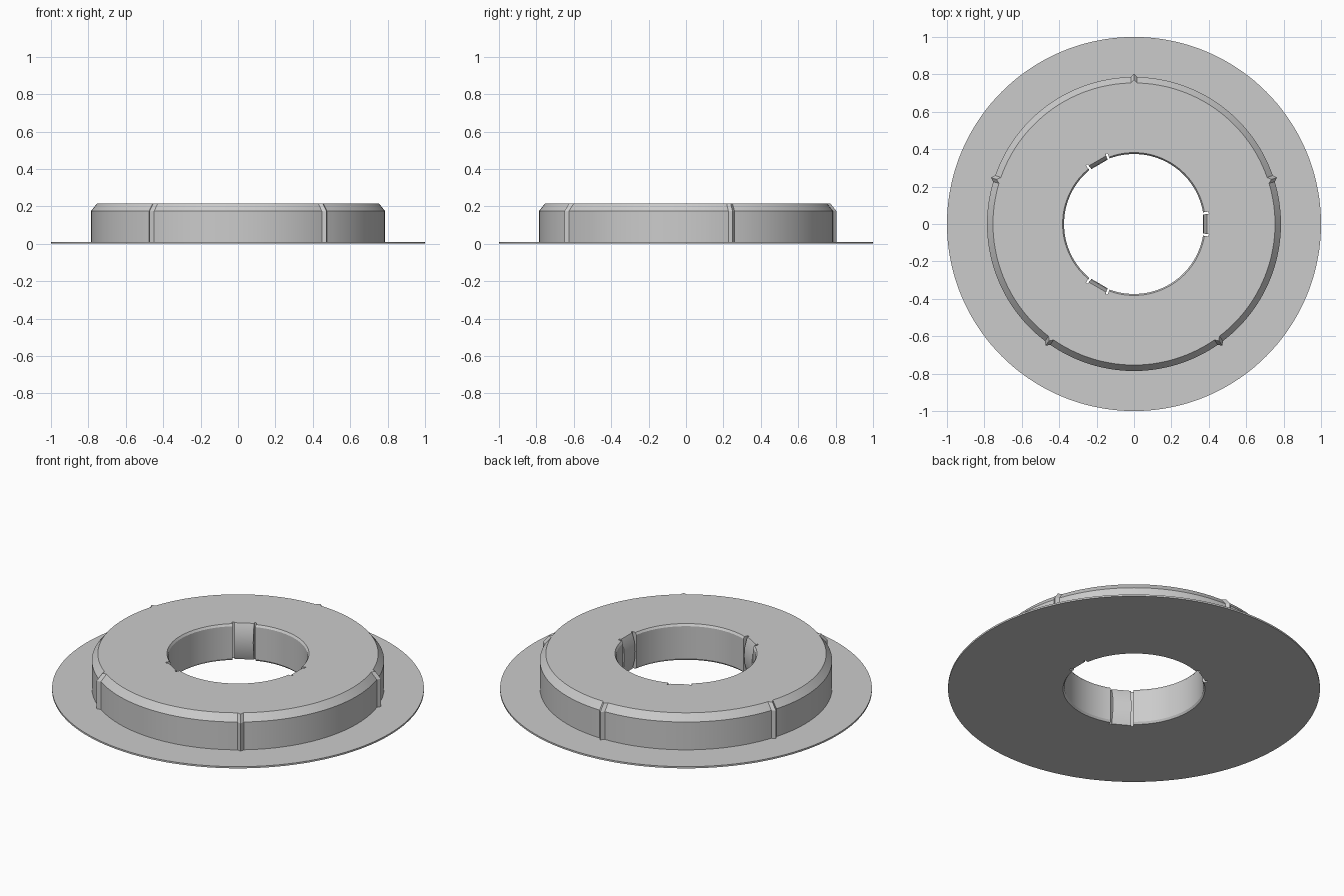
import bpy, bmesh, math

if "Cube" in bpy.data.objects:
    bpy.data.objects.remove(bpy.data.objects["Cube"])

SEGMENTS = 144
RIDGES = [math.radians(18 + 72 * i) for i in range(5)]
TABS = [math.radians(120 * i) for i in range(3)]
RIDGE_HALF, RIDGE_HEIGHT = 0.022, 0.018
TAB_HALF, SLOT_END, EPS = 0.135, 0.167, 0.0015
BORE_Z = [0.215, 0.203, 0.16, 0.11, 0.06, 0.012, 0.0]
BORE_R = [0.382, 0.374, 0.374, 0.374, 0.374, 0.374, 0.382]
TAB_R = [0.391, 0.386, 0.373, 0.369, 0.373, 0.386, 0.391]
SLOT_R = 0.404


def offset(a, centres):
    """Smallest angular distance from a to any of the centres."""
    return min(abs((a - c + math.pi) % math.tau - math.pi) for c in centres)


def section(a):
    """Radial cross-section at angle a, with ridge, bore, slot or spring tab."""
    bump = RIDGE_HEIGHT * max(0, 1 - offset(a, RIDGES) / RIDGE_HALF)
    d = offset(a, TABS)
    if d <= TAB_HALF + EPS / 2:
        bore = [r / math.cos(d) * math.cos(TAB_HALF / 2) for r in TAB_R]
    elif d < SLOT_END - EPS / 2:
        bore = [SLOT_R] * len(BORE_Z)
    else:
        bore = BORE_R
    outer = [(1, 0), (1, 0.01), (0.786 + bump, 0.01),
             (0.786 + bump, 0.175), (0.754 + bump, 0.215)]
    return outer + list(zip(bore, BORE_Z))


# Angles: even steps plus exact edges of the ridges and the slots
special = [c + s * RIDGE_HALF for c in RIDGES for s in (-1, 0, 1)]
special += [c + s * h for c in TABS for s in (-1, 1)
            for h in (TAB_HALF, TAB_HALF + EPS, SLOT_END - EPS, SLOT_END)]
even = [math.tau * i / SEGMENTS for i in range(SEGMENTS)]
even = [a for a in even if offset(a, special) > 0.01
        and not TAB_HALF < offset(a, TABS) < SLOT_END]
angles = sorted(a % math.tau for a in even + special)

# Flanged collar: sweep the changing section around the axis
bm = bmesh.new()
rings = [[bm.verts.new((r * math.cos(a), r * math.sin(a), z))
          for r, z in section(a)] for a in angles]
n = len(rings[0])
for i, ring in enumerate(rings):
    after = rings[(i + 1) % len(rings)]
    for j in range(n):
        k = (j + 1) % n
        bm.faces.new((ring[j], after[j], after[k], ring[k]))
bmesh.ops.recalc_face_normals(bm, faces=bm.faces)
mesh = bpy.data.meshes.new("flanged_collar")
bm.to_mesh(mesh)
bm.free()

grey = bpy.data.materials.new("light_grey")
grey.diffuse_color = (0.6, 0.6, 0.6, 1)
grey.use_nodes = True
grey.node_tree.nodes["Principled BSDF"].inputs["Base Color"].default_value = grey.diffuse_color
mesh.materials.append(grey)

collar = bpy.data.objects.new("flanged_collar", mesh)
bpy.context.collection.objects.link(collar)
bpy.context.view_layer.objects.active = collar
collar.select_set(True)
bpy.ops.object.shade_smooth_by_angle(angle=math.radians(25))
